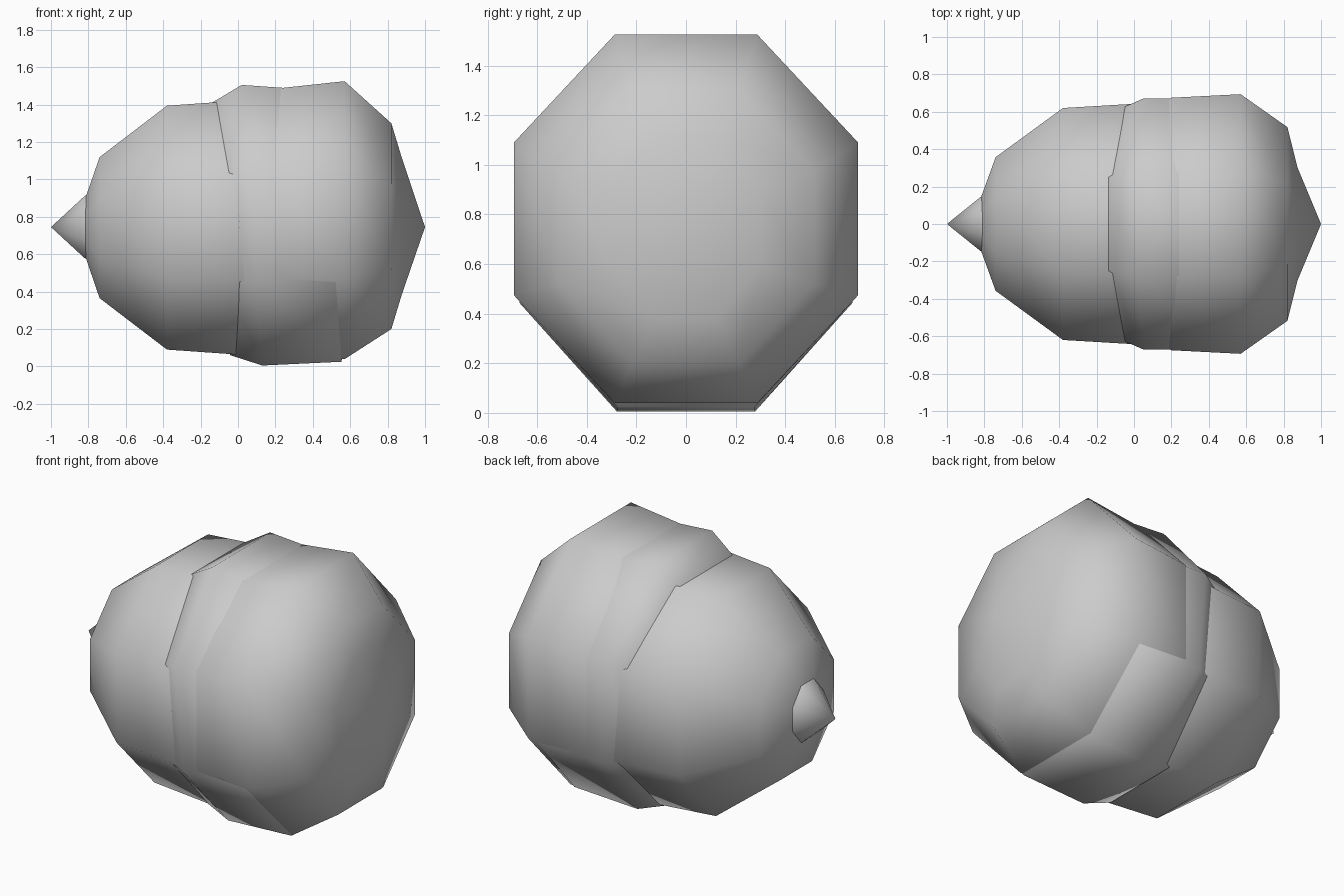
import bpy
import bmesh
from math import cos, sin, pi, radians

cube = bpy.data.objects.get("Cube")
if cube:
    bpy.data.objects.remove(cube, do_unlink=True)

stone = bpy.data.materials.new("pale_grey")
stone.use_nodes = True
GREY = (0.6, 0.6, 0.6, 1)
stone.diffuse_color = GREY
stone.node_tree.nodes["Principled BSDF"].inputs["Base Color"].default_value = GREY

SIDES = 8
CORNER = 1 / cos(pi / SIDES)


def shell(name, rings, lean=0):
    """Skin octagonal rings (x, centre z, half width y, half height z) along x.
    A ring with zero size is a point; lean shifts x with height."""
    bm = bmesh.new()
    loops = []
    for x, cz, ry, rz in rings:
        if ry == 0:
            loops.append([bm.verts.new((x, 0, cz))])
            continue
        loop = []
        for i in range(SIDES):
            a = 2 * pi * (i + 0.5) / SIDES
            up = rz * CORNER * sin(a)
            loop.append(bm.verts.new((x - lean * up, ry * CORNER * cos(a), cz + up)))
        loops.append(loop)
    for a, b in zip(loops, loops[1:]):
        for i in range(SIDES):
            j = (i + 1) % SIDES
            if len(a) == 1:
                bm.faces.new((a[0], b[j], b[i]))
            elif len(b) == 1:
                bm.faces.new((a[i], a[j], b[0]))
            else:
                bm.faces.new((a[i], a[j], b[j], b[i]))
    bmesh.ops.recalc_face_normals(bm, faces=bm.faces)
    for f in bm.faces:
        f.smooth = True
    mesh = bpy.data.meshes.new(name)
    bm.to_mesh(mesh)
    bm.free()
    mesh.materials.append(stone)
    obj = bpy.data.objects.new(name, mesh)
    bpy.context.collection.objects.link(obj)
    return obj


# Narrow half, rounded towards -x
shell("narrow_half", [
    (-0.87, 0.745, 0, 0),
    (-0.74, 0.742, 0.357, 0.377),
    (-0.38, 0.742, 0.62, 0.652),
    (0.09, 0.742, 0.648, 0.685),
    (0.35, 0.745, 0.5, 0.52),
    (0.5, 0.745, 0, 0),
])

# Wide half, blunt towards +x
shell("wide_half", [
    (-0.1, 0.76, 0, 0),
    (0.05, 0.76, 0.61, 0.64),
    (0.2, 0.77, 0.675, 0.715),
    (0.57, 0.782, 0.694, 0.743),
    (0.82, 0.75, 0.518, 0.55),
    (0.875, 0.75, 0.3, 0.368),
    (1.0, 0.745, 0, 0),
])

# Leaning middle band that breaks through at the top and bottom
shell("middle_band", [
    (-0.3, 0.75, 0, 0),
    (-0.09, 0.735, 0.6, 0.675),
    (0.075, 0.755, 0.672, 0.75),
    (0.5, 0.75, 0.67, 0.725),
    (0.7, 0.75, 0, 0),
], lean=0.073)

# Pointed tip on the narrow end
shell("pointed_tip", [
    (-1.0, 0.745, 0, 0),
    (-0.82, 0.745, 0.145, 0.166),
    (-0.7, 0.745, 0.2, 0.23),
    (-0.6, 0.745, 0, 0),
])
